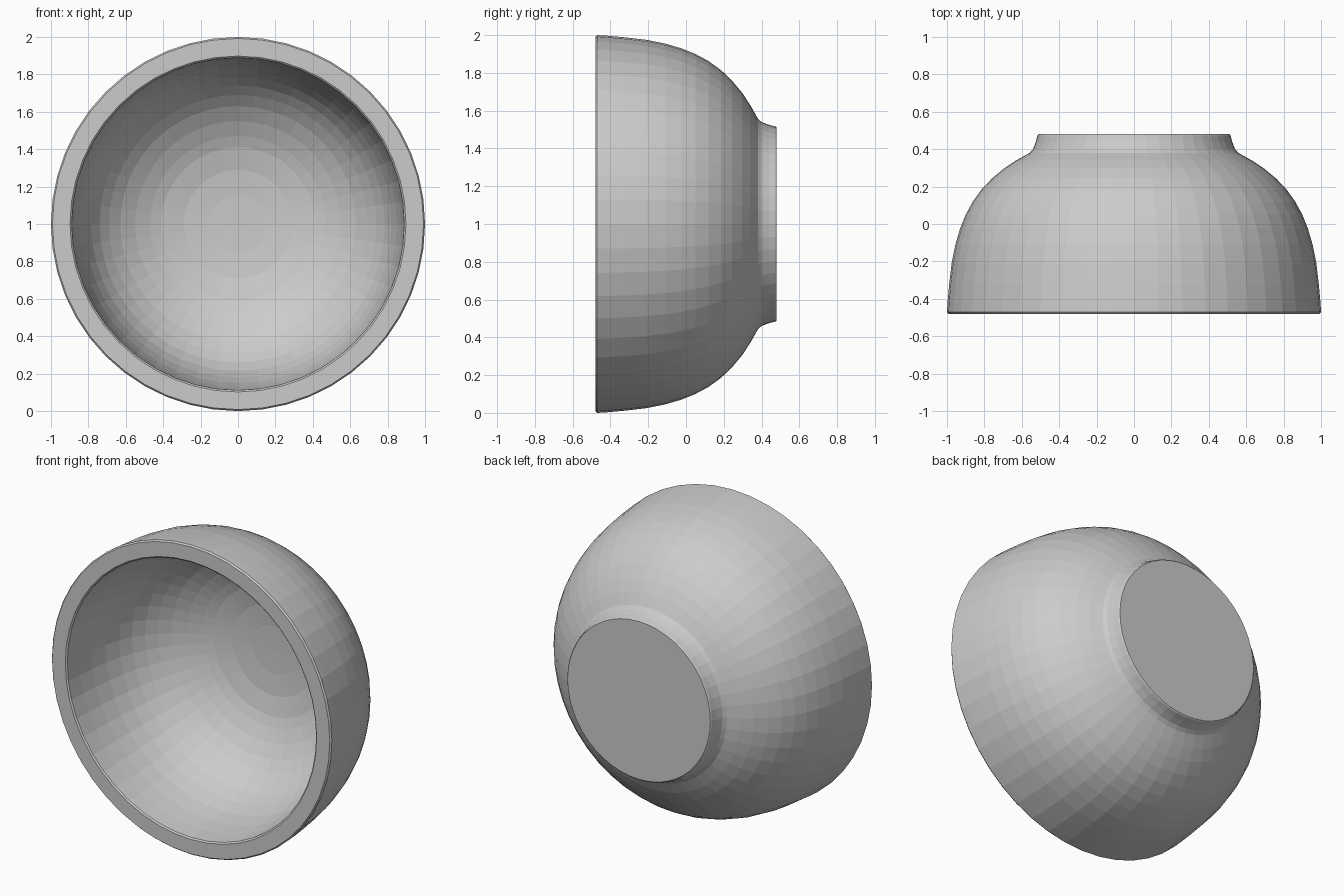
import bpy, bmesh, math

SEGMENTS = 48
CENTRE_Z = 1.0

# Bowl section as (radius, y): foot, outer wall, rim, inner wall
foot = [(0, 0.48), (0.51, 0.48), (0.516, 0.474), (0.525, 0.44), (0.54, 0.40), (0.558, 0.38)]
outer = [(0.63, 0.34), (0.695, 0.297), (0.76, 0.243), (0.815, 0.185), (0.862, 0.12),
         (0.90, 0.05), (0.93, -0.025), (0.955, -0.11), (0.975, -0.21),
         (0.988, -0.32), (0.997, -0.42), (1.0, -0.47)]
rim = [(0.992, -0.48), (0.898, -0.48), (0.889, -0.472)]
inner = [(0.882, -0.36), (0.87, -0.25), (0.85, -0.14), (0.82, -0.04), (0.785, 0.04),
         (0.74, 0.11), (0.69, 0.165), (0.63, 0.218), (0.55, 0.27), (0.47, 0.31),
         (0.41, 0.333), (0.29, 0.36), (0.155, 0.372), (0, 0.375)]
profile = foot + outer + rim + inner

# Lathe the section around the front-to-back axis
bm = bmesh.new()
points = [bm.verts.new((r, y, CENTRE_Z)) for r, y in profile]
edges = [bm.edges.new(pair) for pair in zip(points, points[1:])]
bmesh.ops.spin(bm, geom=points + edges, cent=(0, 0, CENTRE_Z), axis=(0, 1, 0),
               angle=math.tau, steps=SEGMENTS)
bmesh.ops.remove_doubles(bm, verts=bm.verts[:], dist=0.0005)
bmesh.ops.recalc_face_normals(bm, faces=bm.faces[:])

mesh = bpy.data.meshes.new("bowl")
bm.to_mesh(mesh)
bm.free()
bowl = bpy.data.objects.new("bowl", mesh)
bpy.context.collection.objects.link(bowl)
